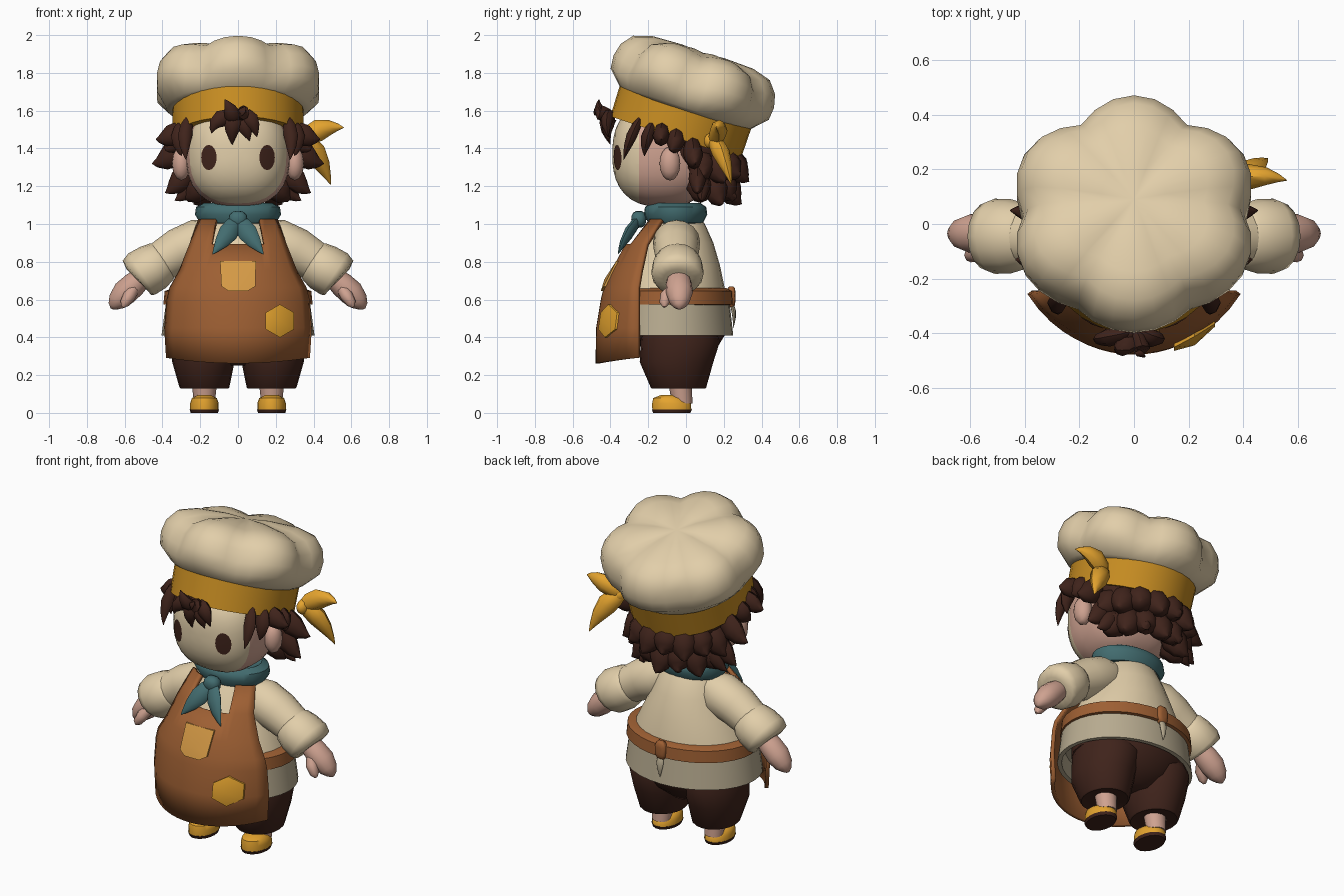
import bpy, bmesh
from math import sin, cos, pi, radians
from mathutils import Vector, Matrix

if "Cube" in bpy.data.objects:
    bpy.data.objects.remove(bpy.data.objects["Cube"], do_unlink=True)


def material(name, r, g, b):
    m = bpy.data.materials.new(name)
    m.use_nodes = True
    m.diffuse_color = (r, g, b, 1)
    bsdf = next(n for n in m.node_tree.nodes if n.type == "BSDF_PRINCIPLED")
    bsdf.inputs["Base Color"].default_value = (r, g, b, 1)
    return m


CREAM = material("cream cloth", .76, .62, .40)
GREY = material("grey cream cloth", .48, .41, .28)
SKIN = material("skin", .62, .36, .28)
BROWN = material("dark brown", .05, .017, .011)
APRON = material("apron brown", .34, .115, .033)
GOLD = material("gold", .78, .37, .028)
MUSTARD = material("mustard band", .57, .265, .016)
TAN = material("tan pocket", .66, .32, .06)
TEAL = material("teal", .055, .15, .16)


def finish(bm, name, mats, angle=50):
    bmesh.ops.recalc_face_normals(bm, faces=bm.faces)
    me = bpy.data.meshes.new(name)
    bm.to_mesh(me)
    bm.free()
    for m in mats:
        me.materials.append(m)
    ob = bpy.data.objects.new(name, me)
    bpy.context.collection.objects.link(ob)
    bpy.ops.object.select_all(action="DESELECT")
    ob.select_set(True)
    bpy.context.view_layer.objects.active = ob
    bpy.ops.object.shade_smooth_by_angle(angle=radians(angle))
    return ob


def loft(name, rings, mat, angle=50):
    """Skin a list of equally long point rings and cap both ends."""
    bm = bmesh.new()
    rows = [[bm.verts.new(p) for p in ring] for ring in rings]
    n = len(rows[0])
    for lo, hi in zip(rows, rows[1:]):
        for i in range(n):
            j = (i + 1) % n
            bm.faces.new((lo[i], lo[j], hi[j], hi[i]))
    bm.faces.new(rows[0])
    bm.faces.new(rows[-1])
    bmesh.ops.remove_doubles(bm, verts=bm.verts, dist=.0005)
    return finish(bm, name, [mat], angle)


def stack(name, rows, mat, n=24, angle=50):
    """Horizontal ellipses given as (z, rx, ry, cx, cy)."""
    rings = [[(cx + rx * cos(2 * pi * i / n), cy + ry * sin(2 * pi * i / n), z)
              for i in range(n)] for z, rx, ry, cx, cy in rows]
    return loft(name, rings, mat, angle)


def tube(name, pts, radii, mat, n=10, flat=1.0, side=1, angle=50):
    """Tube along points; flat scales the cross-section sideways."""
    pts = [Vector((side * x, y, z)) for x, y, z in pts]
    rings = []
    for k, (p, r) in enumerate(zip(pts, radii)):
        t = (pts[min(k + 1, len(pts) - 1)] - pts[max(k - 1, 0)]).normalized()
        ref = Vector((0, 1, 0)) if abs(t.y) < .8 else Vector((1, 0, 0))
        a = (ref - t * ref.dot(t)).normalized()
        b = t.cross(a)
        rings.append([p + r * (a * flat * cos(2 * pi * i / n) + b * sin(2 * pi * i / n))
                      for i in range(n)])
    return loft(name, rings, mat, angle)


def leaf(name, p0, p1, p2, r, mat, flat=.6, side=1, n=8):
    """Pointed curved lobe, for hair locks, bow and scarf tails."""
    p0, p1, p2 = Vector(p0), Vector(p1), Vector(p2)
    ts = (0, .2, .45, .7, .88, 1)
    pts = [p0 * (1 - t) ** 2 + p1 * 2 * t * (1 - t) + p2 * t * t for t in ts]
    return tube(name, pts, [r * k for k in (.5, .88, 1, .7, .33, .03)], mat, n, flat, side)


def ellipsoid(name, c, r, mats, power=2, u=24, v=14, cut=None):
    """Rounded ball; beyond the plane y = cut it takes the second material."""
    bm = bmesh.new()
    bmesh.ops.create_uvsphere(bm, u_segments=u, v_segments=v, radius=1)
    bm.transform(Matrix.Rotation(pi / 2, 4, "X"))
    for w in bm.verts:
        k = sum(abs(q) ** power for q in w.co) ** (-1 / power)
        w.co = [c[i] + r[i] * w.co[i] * k for i in range(3)]
    if cut is not None:
        bmesh.ops.bisect_plane(bm, geom=bm.verts[:] + bm.edges[:] + bm.faces[:],
                               plane_co=(0, cut, 0), plane_no=(0, 1, 0))
        for f in bm.faces:
            f.material_index = int(f.calc_center_median().y < cut)
    return finish(bm, name, mats)


# Head with a pale face mask
HC, HR, HP = (0, -.12, 1.37), (.275, .27, .28), 2.5
ellipsoid("head", HC, HR, [SKIN, CREAM], HP, 32, 20, -.25)


def face_y(x, z):
    k = 1 - abs(x / HR[0]) ** HP - abs((z - HC[2]) / HR[2]) ** HP
    return HC[1] - HR[1] * k ** (1 / HP)


for side, word in ((1, "left"), (-1, "right")):
    # Eyes as thin plates on the face
    bm = bmesh.new()
    spots = [(side * .154 + .041 * cos(pi * i / 8), 1.352 + .067 * sin(pi * i / 8)) for i in range(16)]
    rim = [bm.verts.new((x, face_y(x, z) - .005, z)) for x, z in spots]
    mid = bm.verts.new((side * .154, face_y(.154, 1.352) - .006, 1.352))
    for i in range(16):
        bm.faces.new((rim[i], rim[(i + 1) % 16], mid))
    finish(bm, word + "_eye", [BROWN])
    ellipsoid(word + "_ear", (side * .3, -.085, 1.32), (.05, .055, .09), [SKIN], 2, 12, 8)

    # Arm: sleeve, rolled cuff, hand and thumb
    tube(word + "_sleeve", [(.1, -.05, .95), (.2, -.05, .905), (.31, -.05, .86), (.46, -.045, .77)],
         [.08, .125, .12, .1], CREAM, 16, 1.0, side)
    tube(word + "_cuff", [(.38, -.045, .815), (.405, -.045, .8), (.45, -.045, .77), (.51, -.045, .735),
                          (.535, -.045, .715), (.54, -.045, .71)], [.095, .115, .128, .13, .118, .07],
         CREAM, 16, 1.06, side, 75)
    tube(word + "_hand", [(.5, -.04, .725), (.55, -.038, .68), (.6, -.035, .635), (.64, -.035, .59),
                          (.66, -.035, .565), (.667, -.035, .55)], [.055, .066, .068, .052, .03, .008],
         SKIN, 12, 1.05, side)
    tube(word + "_thumb", [(.55, -.07, .66), (.575, -.105, .62), (.6, -.115, .58), (.61, -.115, .56)],
         [.03, .034, .026, .008], SKIN, 8, 1.0, side)

    # Leg: trouser, ankle, shoe and sole
    x = side * .178
    stack(word + "_trouser", [(.14, .08, .08, x, -.04), (.128, .125, .14, x, -.04), (.135, .132, .147, x, -.04),
                              (.27, .165, .195, x * 1.03, -.05), (.38, .178, .21, x, -.03),
                              (.5, .15, .18, x, -.05)], BROWN, 20)
    stack(word + "_ankle", [(.05, .055, .055, x, -.02), (.14, .065, .06, x, -.03)], SKIN, 12)
    stack(word + "_shoe", [(.018, .076, .105, x, -.075), (.05, .076, .104, x, -.077),
                           (.078, .066, .085, x, -.09), (.094, .035, .045, x, -.09)], GOLD, 18)
    stack(word + "_sole", [(0, .072, .1, x, -.075), (.018, .078, .108, x, -.075)], BROWN, 18)

    # Side hair around temples and ears
    for p0, p1, p2, r in (((.26, -.24, 1.56), (.295, -.3, 1.46), (.275, -.33, 1.34), .038),
                          ((.285, -.17, 1.54), (.33, -.22, 1.45), (.3, -.22, 1.36), .045),
                          ((.28, -.12, 1.52), (.36, -.14, 1.44), (.435, -.13, 1.45), .06),
                          ((.28, -.05, 1.5), (.35, -.05, 1.41), (.385, -.08, 1.39), .065),
                          ((.27, .03, 1.46), (.35, .04, 1.32), (.455, .05, 1.32), .07),
                          ((.24, .06, 1.34), (.3, .06, 1.2), (.385, .06, 1.165), .062),
                          ((.22, .09, 1.28), (.25, .09, 1.16), (.335, .08, 1.125), .052)):
        leaf(word + "_side_lock", p0, p1, p2, r, BROWN, .75, side)

    # Scarf tails
    leaf(word + "_scarf_tail", (0, -.24, 1.03), (side * .05, -.32, .95), (side * .135, -.36, .84),
         .052, TEAL, .5)

# Back hair: cap and two tiers of locks flicking outwards
ellipsoid("hair_cap", (0, .05, 1.42), (.295, .22, .23), [BROWN])
for count, r0, z0, r1, z1, rad in ((8, .18, 1.4, .235, 1.26, .08), (7, .15, 1.3, .19, 1.14, .078)):
    for i in range(count):
        a = radians(12 + 156 * i / (count - 1))
        c, s = cos(a) * 1.12, sin(a)
        leaf("back_lock", (c * r0, .04 + s * r0, z0), (c * r1, .03 + s * r1, z1),
             (c * (r1 + .075), .03 + s * (r1 + .075), z1 - .035 * (i % 2)), rad, BROWN, .9)

# Fringe tuft
for p0, p1, p2, r in (((-.02, -.38, 1.53), (-.02, -.48, 1.58), (-.07, -.46, 1.66), .045),
                      ((.0, -.38, 1.57), (.06, -.5, 1.6), (.0, -.47, 1.6), .04),
                      ((0, -.39, 1.57), (-.13, -.43, 1.58), (-.14, -.42, 1.48), .045),
                      ((0, -.39, 1.58), (-.04, -.45, 1.55), (-.03, -.4, 1.42), .05),
                      ((.02, -.39, 1.58), (.08, -.44, 1.57), (.1, -.41, 1.46), .045),
                      ((.0, -.39, 1.57), (.04, -.43, 1.53), (.06, -.41, 1.44), .045)):
    leaf("fringe_lock", p0, p1, p2, r, BROWN, .75)

# Hat: tilted band and six-lobed puffy crown
TILT = Matrix.Translation((0, -.03, 1.535)) @ Matrix.Rotation(radians(-18), 4, "X")


def hat_part(name, profile, mat, n, sx, sy, angle):
    rings = []
    for r, z, k in profile:
        ring = []
        for i in range(n):
            a = 2 * pi * i / n
            dip = k * (1 - abs(cos(3 * (a - pi / 2))))
            ring.append(TILT @ Vector((sx * r * (1 - dip) * cos(a), sy * r * (1 - dip) * sin(a), z - .2 * dip)))
        rings.append(ring)
    return loft(name, rings, mat, angle)


hat_part("hat_band", [(.33, -.08, 0), (.363, -.082, 0), (.366, .085, 0), (.33, .085, 0)], MUSTARD, 32, .95, 1, 40)
hat_part("hat_crown", [(.34, .07, 0), (.365, .085, 0), (.44, .16, .1), (.447, .23, .13), (.43, .3, .13),
                       (.38, .362, .13), (.28, .392, .12), (.12, .398, .05), (.0, .39, 0)],
         CREAM, 36, 1.04, 1, 70)

# Bow at the side of the hat
leaf("bow_upper", (.33, .14, 1.43), (.43, .2, 1.53), (.56, .16, 1.51), .058, GOLD, .8)
leaf("bow_lower", (.33, .14, 1.45), (.42, .19, 1.40), (.49, .24, 1.21), .06, GOLD, .8)
ellipsoid("bow_knot", (.345, .14, 1.44), (.035, .045, .045), [GOLD], 2, 10, 8)

# Neck, scarf ring and knot
stack("neck", [(.98, .1, .09, 0, -.07), (1.14, .1, .09, 0, -.07)], SKIN, 16)
stack("scarf_ring", [(1.0, .15, .11, 0, -.055), (1.005, .2, .145, 0, -.055), (1.05, .228, .168, 0, -.055),
                     (1.09, .222, .162, 0, -.055), (1.112, .18, .13, 0, -.055), (1.08, .12, .09, 0, -.055)],
      TEAL, 24)
ellipsoid("scarf_knot", (0, -.25, 1.025), (.05, .04, .045), [TEAL], 2.5, 12, 8)

# Shirt, hem skirt, belt and its knot
stack("shirt", [(.55, .37, .3, 0, -.08), (.66, .34, .285, 0, -.08), (.78, .275, .25, 0, -.07),
                (.9, .215, .2, 0, -.055), (1.0, .17, .15, 0, -.05), (1.06, .12, .1, 0, -.05)], CREAM, 28)
stack("shirt_hem", [(.59, .38, .31, 0, -.08), (.41, .405, .33, 0, -.08), (.41, .38, .305, 0, -.08),
                    (.5, .36, .29, 0, -.08)], GREY, 32)
stack("hips", [(.25, .1, .1, 0, -.03), (.32, .24, .18, 0, -.03), (.42, .35, .26, 0, -.05),
               (.52, .34, .26, 0, -.06)], BROWN, 24)
stack("belt", [(.57, .36, .29, 0, -.07), (.575, .395, .32, 0, -.07), (.645, .388, .315, 0, -.07),
               (.66, .345, .285, 0, -.07)], APRON, 32)
ellipsoid("belt_knot", (0, .24, .615), (.035, .022, .055), [APRON], 4, 12, 8)
leaf("belt_tail", (0, .235, .59), (0, .265, .54), (0, .25, .45), .024, GREY, .5)

# Apron: rows of (z, half width, front y, edge y)
ROWS = ((.262, .372, -.468, -.25), (.45, .382, -.465, -.25), (.6, .37, -.44, -.25), (.66, .355, -.425, -.25),
        (.75, .305, -.385, -.235), (.89, .25, -.31, -.205), (1.02, .205, -.205, -.125))


def apron_row(z):
    for a, b in zip(ROWS, ROWS[1:]):
        if z <= b[0]:
            t = (z - a[0]) / (b[0] - a[0])
            return [p + (q - p) * t for p, q in zip(a, b)][1:]


def apron_y(x, z):
    w, front, edge = apron_row(z)
    c = (1 - min(1, abs(x / w) * sin(1)) ** 2) ** .5
    return front + (edge - front) * (1 - c) / (1 - cos(1))


bm = bmesh.new()
grid = []
for z in [r[0] for r in ROWS]:
    w = apron_row(z)[0]
    xs = [w * i / 9 for i in range(-9, 10)]
    grid.append([bm.verts.new((x, apron_y(x, z), z + (.03 * (x / w) ** 2 if z < .3 else 0))) for x in xs])
for k, (lo, hi) in enumerate(zip(grid, grid[1:])):
    for i in range(18):
        # The top row keeps only the two shoulder straps
        if k < len(grid) - 2 or i < 4 or i > 13:
            bm.faces.new((lo[i], lo[i + 1], hi[i + 1], hi[i]))
apron = finish(bm, "apron", [APRON])
solid = apron.modifiers.new("thickness", "SOLIDIFY")
solid.thickness, solid.offset = .022, 0


def patch(name, outline, mat, bulge):
    """Raised patch following the apron front."""
    mx = sum(p[0] for p in outline) / len(outline)
    mz = sum(p[1] for p in outline) / len(outline)
    rings = []
    for scale, out in ((1, 0), (1, .025), (.0, bulge)):
        pts = [(mx + (x - mx) * scale, mz + (z - mz) * scale) for x, z in outline]
        rings.append([(x, apron_y(x, z) - out, z) for x, z in pts])
    loft(name, rings, mat, 25)


patch("chest_pocket", [(-.095, .805), (.095, .805), (.092, .67), (.05, .645), (-.05, .645), (-.088, .67)], TAN, .028)
patch("hexagon_patch", [(.222 + .087 * sin(i * pi / 3), .487 + .088 * cos(i * pi / 3)) for i in range(6)], GOLD, .045)
